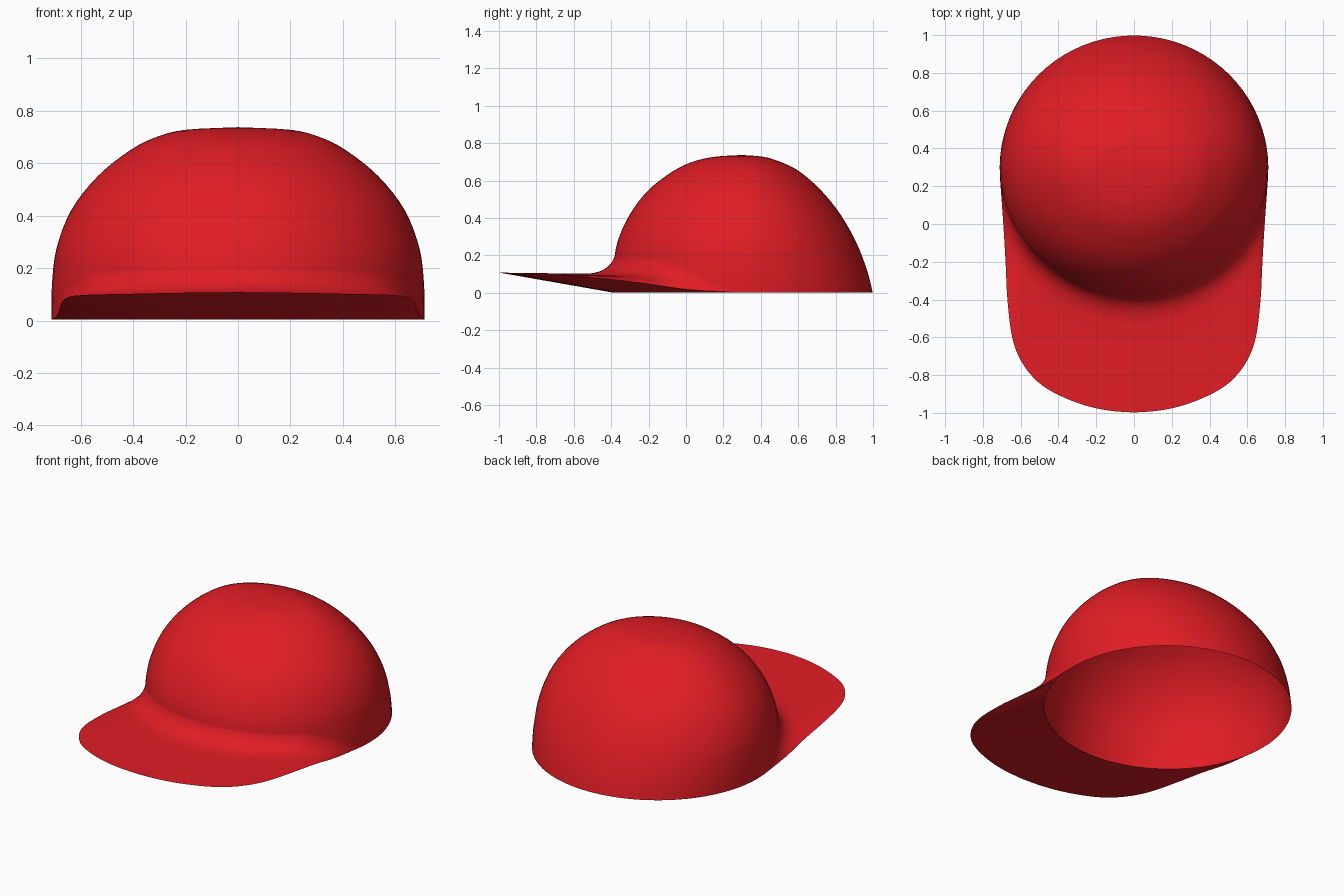
import bpy, bmesh, math
from mathutils import Vector

if "Cube" in bpy.data.objects:
    bpy.data.objects.remove(bpy.data.objects["Cube"])

CY = 0.3  # crown centre along y

# Crown profile: height, half width, back radius, front radius
PROFILE = [(.003, .71, .698, .70), (.12, .71, .668, .69), (.27, .693, .61, .667),
           (.42, .636, .525, .60), (.55, .535, .42, .50), (.65, .41, .305, .37),
           (.70, .31, .205, .265), (.727, .20, .115, .15), (.737, 0, 0, 0)]
# Brim edge, from the side to the front centre
EDGE = [(.71, .25, .004), (.692, 0, .018), (.68, -.2, .048), (.67, -.4, .072),
        (.645, -.6, .09), (.595, -.73, .097), (.51, -.835, .1), (.4, -.905, .102),
        (.26, -.96, .105), (.13, -.988, .107), (0, -.998, .108)]


def spline(pts, t):
    """Smooth curve through the points, t from 0 to 1."""
    n = len(pts) - 1
    i = min(int(t * n), n - 1)
    f = t * n - i
    a, b, c, d = (Vector(pts[max(0, min(n, i + k))]) for k in (-1, 0, 1, 2))
    return 0.5 * (2 * b + (c - a) * f + (2 * a - 5 * b + 4 * c - d) * f**2
                  + (3 * b - a - 3 * c + d) * f**3)


def ring_point(level, ang):
    z, rx, back, front = level
    s = math.sin(ang)
    return Vector((rx * math.cos(ang), CY + s * (back if s > 0 else front), z))


def at_height(z, ang):
    """Point of the crown surface at a given height and angle."""
    for lo, hi in zip(PROFILE, PROFILE[1:]):
        if z <= hi[0]:
            f = (z - lo[0]) / (hi[0] - lo[0])
            return ring_point(Vector(lo).lerp(Vector(hi), max(f, 0)), ang)


def skin(name, rows, closed, mat):
    """Join rows of points with quads into one smooth object."""
    bm = bmesh.new()
    grid = [[bm.verts.new(p) for p in row] for row in rows]
    n = len(rows[0])
    for r0, r1 in zip(grid, grid[1:]):
        for j in range(n if closed else n - 1):
            k = (j + 1) % n
            bm.faces.new((r0[j], r0[k], r1[k], r1[j]))
    bmesh.ops.remove_doubles(bm, verts=bm.verts, dist=1e-5)
    bmesh.ops.recalc_face_normals(bm, faces=bm.faces)
    me = bpy.data.meshes.new(name)
    bm.to_mesh(me)
    bm.free()
    me.materials.append(mat)
    ob = bpy.data.objects.new(name, me)
    bpy.context.collection.objects.link(ob)
    bpy.ops.object.select_all(action='DESELECT')
    ob.select_set(True)
    bpy.context.view_layer.objects.active = ob
    bpy.ops.object.shade_smooth_by_angle(angle=math.radians(50))


red = bpy.data.materials.new("red_cloth")
red.diffuse_color = (0.75, 0.012, 0.018, 1)
red.use_nodes = True
red.node_tree.nodes["Principled BSDF"].inputs["Base Color"].default_value = red.diffuse_color

# Crown: open dome
N = 80
skin("crown", [[ring_point(spline(PROFILE, i / 32), 2 * math.pi * j / N) for j in range(N)]
               for i in range(33)], True, red)


def brim_section(u):
    """Fillet off the crown, brim top, edge and underside; u from -1 to 1."""
    t = 1 - abs(u)
    ang = math.radians(-4 - 86 * t)
    edge = spline(EDGE, t)
    start = at_height(edge.z + 0.02 + 0.1 * min(1, t * 2.5), ang)
    corner = at_height(edge.z, ang)
    foot = corner.lerp(edge, min(0.8, 0.14 / max((edge - corner).length, 0.01)))
    foot.z -= 0.006 * min(1, t * 2.5)
    pts = [start.lerp(corner, k / 8).lerp(corner.lerp(foot, k / 8), k / 8) for k in range(9)]
    pts += [foot.lerp(edge, k / 4) for k in range(1, 5)]
    rim = at_height(.003, ang)
    pts += [edge.lerp(rim, k / 4) for k in range(1, 5)]
    return [Vector((math.copysign(1, u) * p.x, p.y, p.z)) for p in pts]


# Brim: wedge swept round the front of the crown
skin("brim", [brim_section(i / 40) for i in range(-40, 41)], False, red)
